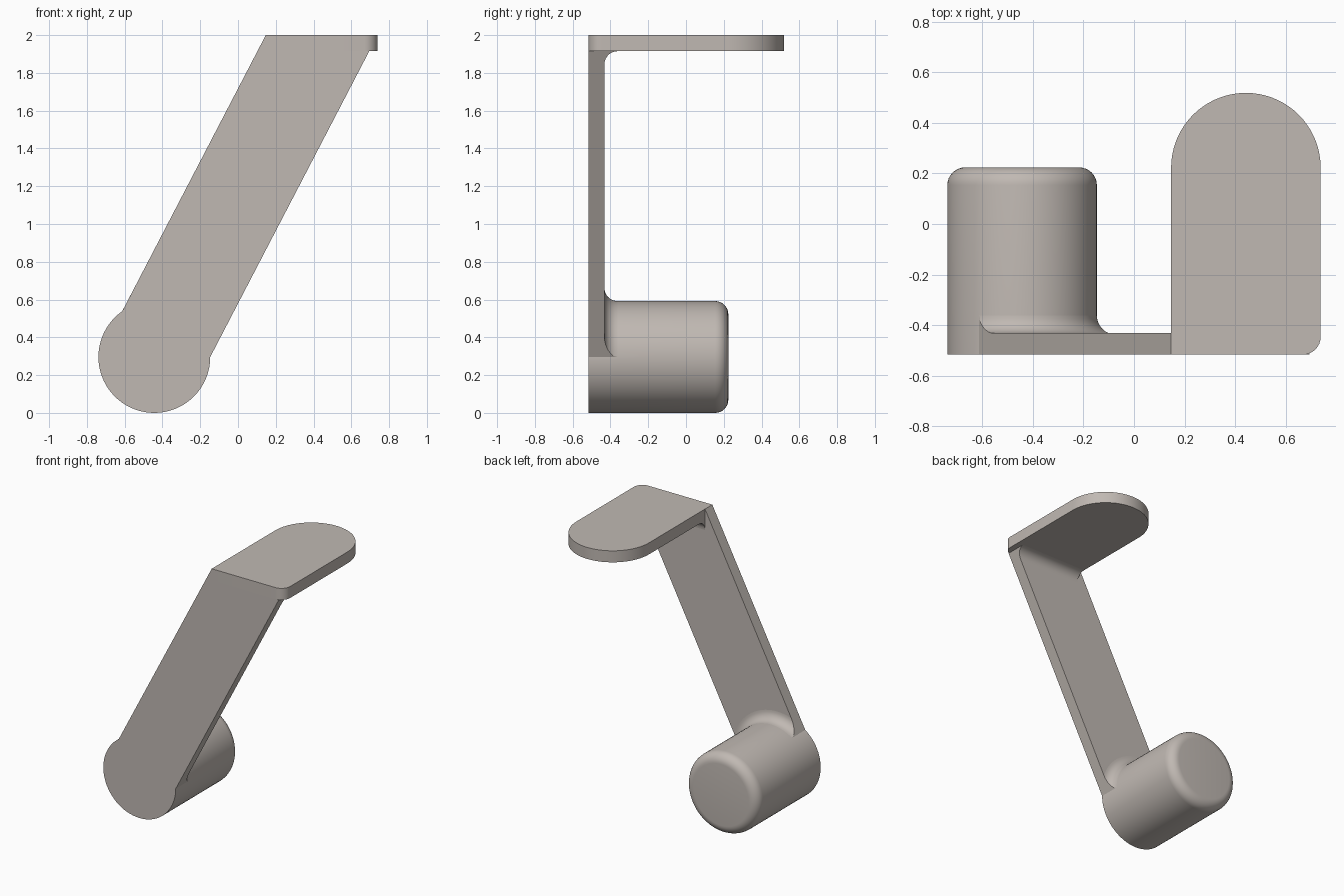
import bpy, bmesh
from math import cos, sin, radians
from mathutils import Vector

if "Cube" in bpy.data.objects:
    bpy.data.objects.remove(bpy.data.objects["Cube"])

R = 0.296                      # drum radius and half width of the top plate
CX, CZ = -0.443, 0.296         # drum axis
PX = 0.443                     # top plate centre line
Y0, Y1 = -0.517, 0.519         # front and back
T, F = 0.085, 0.07             # sheet thickness, fillet radius
YI, ZP = Y0 + T, 2.0 - T       # inner face of arm, underside of top plate
D = Vector((PX - CX, 0, 2.0 - CZ)).normalized()   # direction of the arm
N = Vector((D.z, 0, -D.x))     # points to the right edge of the arm

metal = bpy.data.materials.new("warm_grey")
metal.diffuse_color = (0.53, 0.485, 0.45, 1)
metal.use_nodes = True
metal.node_tree.nodes["Principled BSDF"].inputs["Base Color"].default_value = metal.diffuse_color


def arc(cx, cy, r, a0, a1, n):
    return [(cx + r * cos(radians(a0 + (a1 - a0) * i / n)),
             cy + r * sin(radians(a0 + (a1 - a0) * i / n))) for i in range(n + 1)]


def close_holes(bm):
    bmesh.ops.holes_fill(bm, edges=[e for e in bm.edges if e.is_boundary], sides=0)


def finish(bm, name):
    bmesh.ops.remove_doubles(bm, verts=bm.verts, dist=1e-5)
    bmesh.ops.recalc_face_normals(bm, faces=bm.faces)
    me = bpy.data.meshes.new(name)
    bm.to_mesh(me)
    bm.free()
    me.materials.append(metal)
    ob = bpy.data.objects.new(name, me)
    bpy.context.collection.objects.link(ob)
    bpy.ops.object.select_all(action='DESELECT')
    ob.select_set(True)
    bpy.context.view_layer.objects.active = ob
    bpy.ops.object.shade_smooth_by_angle(angle=radians(30))


def prism(points, shift):
    bm = bmesh.new()
    f = bm.faces.new([bm.verts.new(p) for p in points])
    res = bmesh.ops.extrude_face_region(bm, geom=[f], use_keep_orig=True)
    vs = [v for v in res['geom'] if isinstance(v, bmesh.types.BMVert)]
    bmesh.ops.translate(bm, verts=vs, vec=shift)
    return bm


def lathe(profile, a0, a1, n):
    # profile is (radius, y), swept about the drum axis
    bm = bmesh.new()
    rings = [[bm.verts.new((x, y, z)) for x, z, y in
              ((CX + r * cos(a), CZ + r * sin(a), y) for r, y in profile)]
             for a in (radians(a0 + (a1 - a0) * i / n) for i in range(n + 1))]
    for p, q in zip(rings, rings[1:]):
        for i in range(len(profile) - 1):
            bm.faces.new((p[i], p[i + 1], q[i + 1], q[i]))
    bmesh.ops.remove_doubles(bm, verts=bm.verts, dist=1e-5)
    return bm


def clip_to_arm(bm):
    # trim a part to the two slanted edges of the arm
    for side in (1, -1):
        bmesh.ops.bisect_plane(bm, geom=bm.verts[:] + bm.edges[:] + bm.faces[:],
                               plane_co=(CX + side * R, 0, CZ), plane_no=N * side,
                               clear_outer=True)
        close_holes(bm)


# Drum with a rounded far rim
bm = lathe([(R, Y0)] + arc(R - F, 0.224 - F, F, 0, 90, 8), 0, 360, 72)
close_holes(bm)
finish(bm, "drum")

# Slanted arm, seated on the drum
outline = [(CX + R + (ZP - CZ) * D.x / D.z, ZP), (PX - R, ZP), (PX - R, 2.0)]
outline += arc(CX, CZ, R, 125, 0, 25)
finish(prism([(x, Y0, z) for x, z in outline], Vector((0, T, 0))), "arm")

# Top plate with a round back end and one rounded front corner
outline = ([(PX - R, Y0)] + arc(PX + R - F, Y0 + F, F, -90, 0, 8)
           + arc(PX, Y1 - R, R, 0, 180, 36))
finish(prism([(x, y, ZP) for x, y in outline], Vector((0, 0, T))), "top_plate")

# Fillet between arm and top plate
curve = [(YI, ZP)] + arc(YI + F, ZP - F, F, 90, 180, 8)
bm = prism([(PX - R, y, z) for y, z in curve], Vector((2 * R, 0, 0)))
clip_to_arm(bm)
finish(bm, "plate_fillet")

# Fillet between arm and drum, its facets in step with the drum's
curve = arc(R + F, YI + F, F, 180, 270, 8)
bm = lathe([(R - 0.01, YI), (R - 0.01, YI + F)] + curve + [(R - 0.01, YI)], -20, 150, 34)
clip_to_arm(bm)
finish(bm, "drum_fillet")
